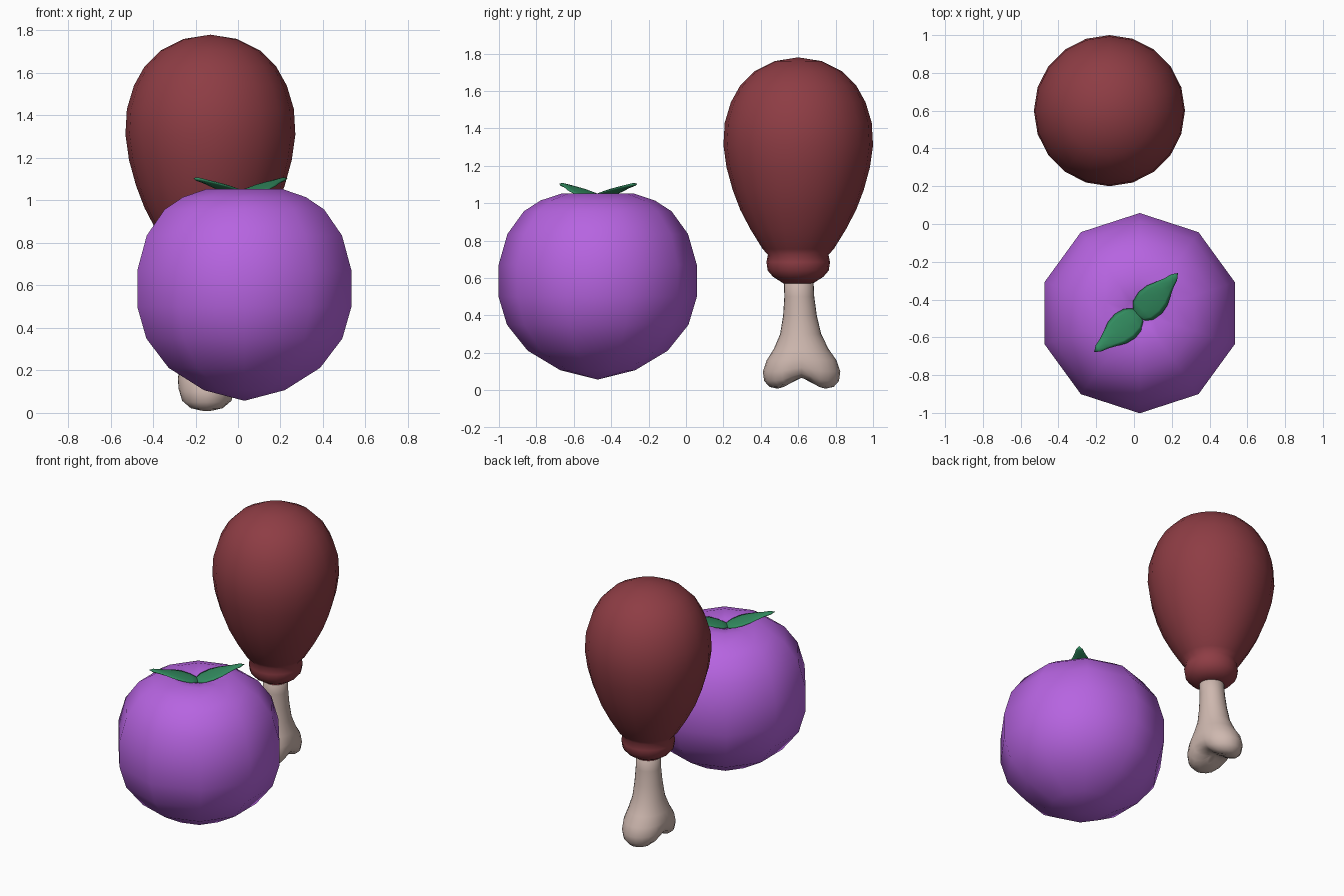
import bpy, bmesh
from math import sin, cos, pi, exp, radians
from mathutils import Vector

if "Cube" in bpy.data.objects:
    bpy.data.objects.remove(bpy.data.objects["Cube"])


def material(name, rgb):
    m = bpy.data.materials.new(name)
    m.diffuse_color = (*rgb, 1)
    m.use_nodes = True
    m.node_tree.nodes["Principled BSDF"].inputs["Base Color"].default_value = m.diffuse_color
    return m


RED = material("meat red", (0.27, 0.046, 0.058))
BONE = material("bone", (0.62, 0.48, 0.43))
PURPLE = material("fruit purple", (0.47, 0.127, 0.75))
GREEN = material("leaf green", (0.032, 0.26, 0.115))


def loft(name, rings, mat):
    """Skin a list of rings; one-point rings become poles, open ends are capped."""
    bm = bmesh.new()
    loops = [[bm.verts.new(p) for p in ring] for ring in rings]
    for a, b in zip(loops, loops[1:]):
        n = max(len(a), len(b))
        for i in range(n):
            j = (i + 1) % n
            if len(a) == 1:
                bm.faces.new((a[0], b[j], b[i]))
            elif len(b) == 1:
                bm.faces.new((a[i], a[j], b[0]))
            else:
                bm.faces.new((a[i], a[j], b[j], b[i]))
    for end in (loops[0], loops[-1]):
        if len(end) > 2:
            bm.faces.new(end)
    bmesh.ops.recalc_face_normals(bm, faces=bm.faces)
    for f in bm.faces:
        f.smooth = True
    me = bpy.data.meshes.new(name)
    bm.to_mesh(me)
    bm.free()
    me.materials.append(mat)
    ob = bpy.data.objects.new(name, me)
    bpy.context.collection.objects.link(ob)
    return ob


def lathe(name, profile, cx, cy, sides, mat):
    """Turn a (radius, z) profile about a vertical axis."""
    rings = []
    for r, z in profile:
        if r == 0:
            rings.append([(cx, cy, z)])
        else:
            angles = [pi / 2 + 2 * pi * i / sides for i in range(sides)]
            rings.append([(cx + r * cos(a), cy + r * sin(a), z) for a in angles])
    return loft(name, rings, mat)


# Drumstick meat with a rolled lip at the bottom
lathe("drumstick_meat", [
    (0, 0.60), (0.08, 0.572), (0.135, 0.607), (0.163, 0.64), (0.17, 0.685),
    (0.162, 0.725), (0.19, 0.755), (0.255, 0.86), (0.31, 0.965), (0.35, 1.07),
    (0.383, 1.19), (0.4, 1.31), (0.393, 1.43), (0.36, 1.54), (0.31, 1.63),
    (0.235, 1.705), (0.125, 1.76), (0, 1.78)], -0.13, 0.6, 20, RED)

# Bone: round shaft flaring into a two-lobed knuckle; rows are z, half x, half y, lobe amount
rows = [(0.66, 0.078, 0.078, 0), (0.5, 0.08, 0.08, 0), (0.4, 0.088, 0.09, 0),
        (0.3, 0.1, 0.11, 0), (0.22, 0.125, 0.147, 0.1), (0.16, 0.145, 0.187, 0.3),
        (0.1, 0.148, 0.207, 0.6), (0.05, 0.137, 0.2, 0.8), (0.018, 0.108, 0.172, 1),
        (0.006, 0.068, 0.13, 1), (0.006, 0.03, 0.065, 1)]
rings = []
for z, rx, ry, w in rows:
    ring = []
    for i in range(24):
        a = 2 * pi * i / 24
        dy = ry * sin(a)
        notch = w * exp(-(dy / 0.075) ** 2)
        shift = min(1, (0.66 - z) / 0.5)
        ring.append((-0.13 - 0.017 * shift + rx * cos(a) * (1 - 0.2 * notch),
                     0.6 + 0.018 * shift + dy, z + 0.06 * notch * w))
    rings.append(ring)
rings.append([(-0.147, 0.618, 0.068)])
loft("drumstick_bone", rings, BONE)

# Ten-sided round fruit with a dimpled top
lathe("fruit", [
    (0, 0.057), (0.2, 0.107), (0.375, 0.212), (0.485, 0.35), (0.53, 0.5),
    (0.53, 0.67), (0.483, 0.835), (0.395, 0.957), (0.305, 1.015), (0.19, 1.053),
    (0.08, 1.035), (0, 1.005)], 0.03, -0.472, 10, PURPLE)


# Leaves: teardrops rising from the dimple, lens-shaped across
def leaf(name, bx, by, angle):
    along = Vector((cos(angle), sin(angle), 0))
    side = Vector((-sin(angle), cos(angle), 0))
    shape = [(0, 0), (0.012, 0.045), (0.045, 0.073), (0.1, 0.084), (0.155, 0.075),
             (0.2, 0.054), (0.245, 0.034), (0.285, 0.022), (0.315, 0)]
    rings = []
    for t, w in shape:
        p = Vector((bx, by, 1.02 + 0.35 * t - 0.25 * t * t)) + along * t
        if w == 0:
            rings.append([p])
        else:
            rings.append([p + side * (w * cos(a)) + Vector((0, 0, 0.009 * sin(a)))
                          for a in (2 * pi * i / 8 for i in range(8))])
    loft(name, rings, GREEN)


leaf("leaf_back", 0.018, -0.49, radians(47))
leaf("leaf_front", 0.03, -0.475, radians(220))
